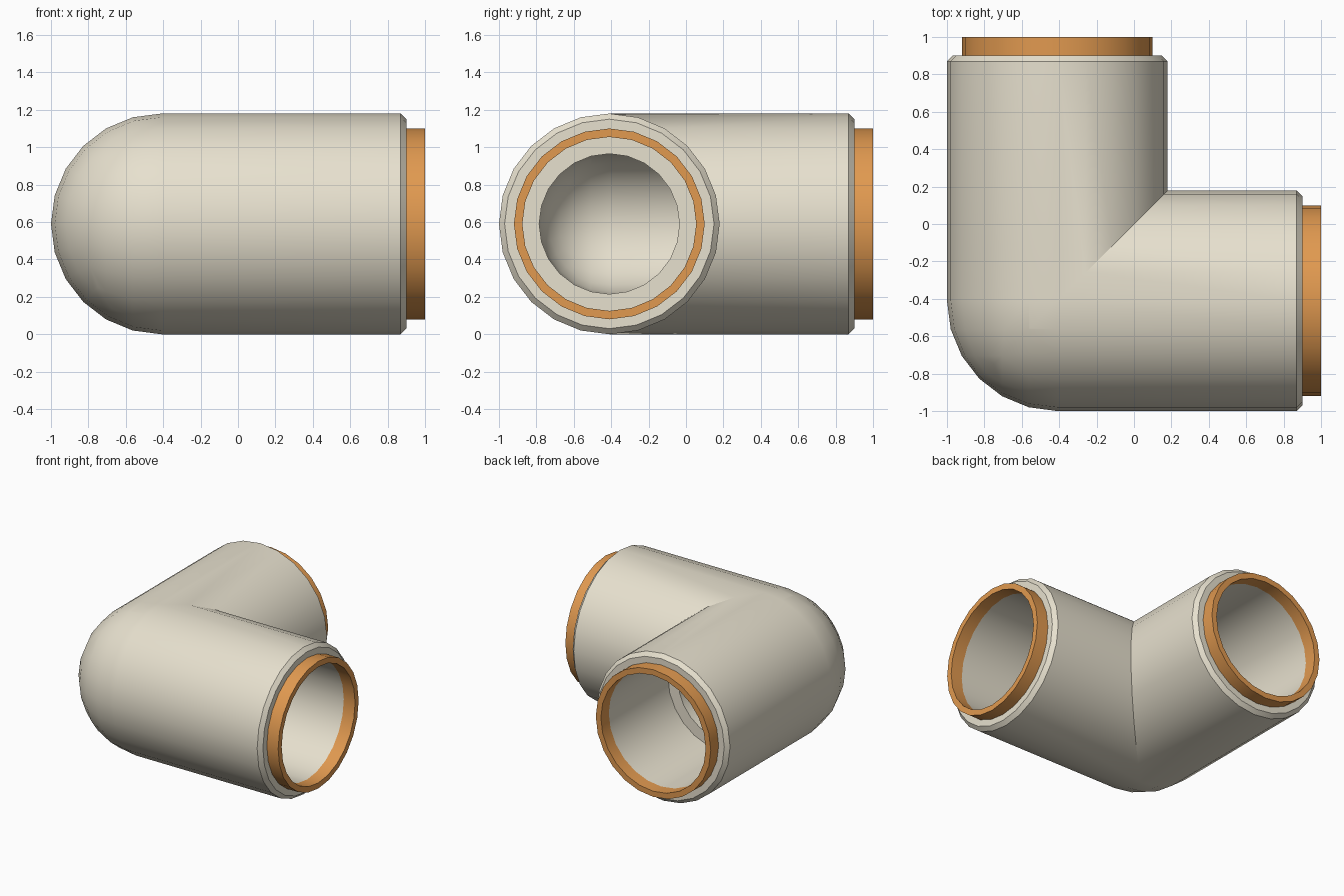
import bpy, bmesh
from math import sin, cos, pi, radians
from mathutils import Vector

if "Cube" in bpy.data.objects:
    bpy.data.objects.remove(bpy.data.objects["Cube"])

CENTRE = (-0.41, -0.41, 0.59)   # where the two pipe axes cross
SIDES = 24
R_OUT, R_SOCKET, R_BORE = 0.59, 0.465, 0.375


def material(name, color):
    m = bpy.data.materials.new(name)
    m.diffuse_color = color
    m.use_nodes = True
    m.node_tree.nodes["Principled BSDF"].inputs["Base Color"].default_value = m.diffuse_color
    return m


def lathe(profile, closed):
    """Spin (along x, radius) points about the x axis."""
    bm = bmesh.new()
    vs = [bm.verts.new((x, 0, r)) for x, r in profile]
    es = [bm.edges.new(p) for p in zip(vs, vs[1:])]
    if closed:
        es.append(bm.edges.new((vs[-1], vs[0])))
    bmesh.ops.spin(bm, geom=vs + es, cent=(0, 0, 0), axis=(1, 0, 0),
                   angle=2 * pi, steps=SIDES)
    bmesh.ops.remove_doubles(bm, verts=bm.verts[:], dist=1e-4)
    return bm


def swap_xy(bm, verts):
    for v in verts:
        v.co.x, v.co.y = v.co.y, v.co.x


def finish(name, bm, mat):
    bmesh.ops.recalc_face_normals(bm, faces=bm.faces[:])
    for f in bm.faces:
        f.smooth = True
    for e in bm.edges:
        e.smooth = len(e.link_faces) == 2 and e.calc_face_angle(0) < radians(30)
    me = bpy.data.meshes.new(name)
    bm.to_mesh(me)
    bm.free()
    me.materials.append(mat)
    ob = bpy.data.objects.new(name, me)
    ob.location = CENTRE
    bpy.context.collection.objects.link(ob)


def quarter(r):
    """Hemisphere profile from the pole at -x to the equator."""
    return [(-r * cos(a), r * sin(a)) for a in (i * pi / 12 for i in range(7))]


cream = material("cream_plastic", (0.80, 0.75, 0.62, 1))
orange = material("orange_seal", (0.75, 0.32, 0.08, 1))

# Elbow body: one hollow round-ended arm, mitred on the diagonal and mirrored
profile = (quarter(R_OUT)
           + [(1.28, R_OUT), (1.31, 0.56), (1.31, R_SOCKET),
              (0.56, R_SOCKET), (0.56, R_BORE)]
           + quarter(R_BORE)[::-1])
bm = lathe(profile, False)
bmesh.ops.bisect_plane(bm, geom=bm.verts[:] + bm.edges[:] + bm.faces[:], dist=1e-5,
                       plane_co=(0, 0, 0), plane_no=Vector((-1, 1, 0)).normalized(),
                       clear_outer=True)
copy = bmesh.ops.duplicate(bm, geom=bm.verts[:] + bm.edges[:] + bm.faces[:])
swap_xy(bm, [g for g in copy["geom"] if isinstance(g, bmesh.types.BMVert)])
bmesh.ops.remove_doubles(bm, verts=bm.verts[:], dist=1e-4)
finish("elbow_body", bm, cream)

# Seal rings at the two openings
for name, swap in (("side_seal_ring", False), ("back_seal_ring", True)):
    bm = lathe([(1.31, 0.51), (1.41, 0.51), (1.41, R_SOCKET), (1.31, R_SOCKET)], True)
    if swap:
        swap_xy(bm, bm.verts)
    finish(name, bm, orange)
